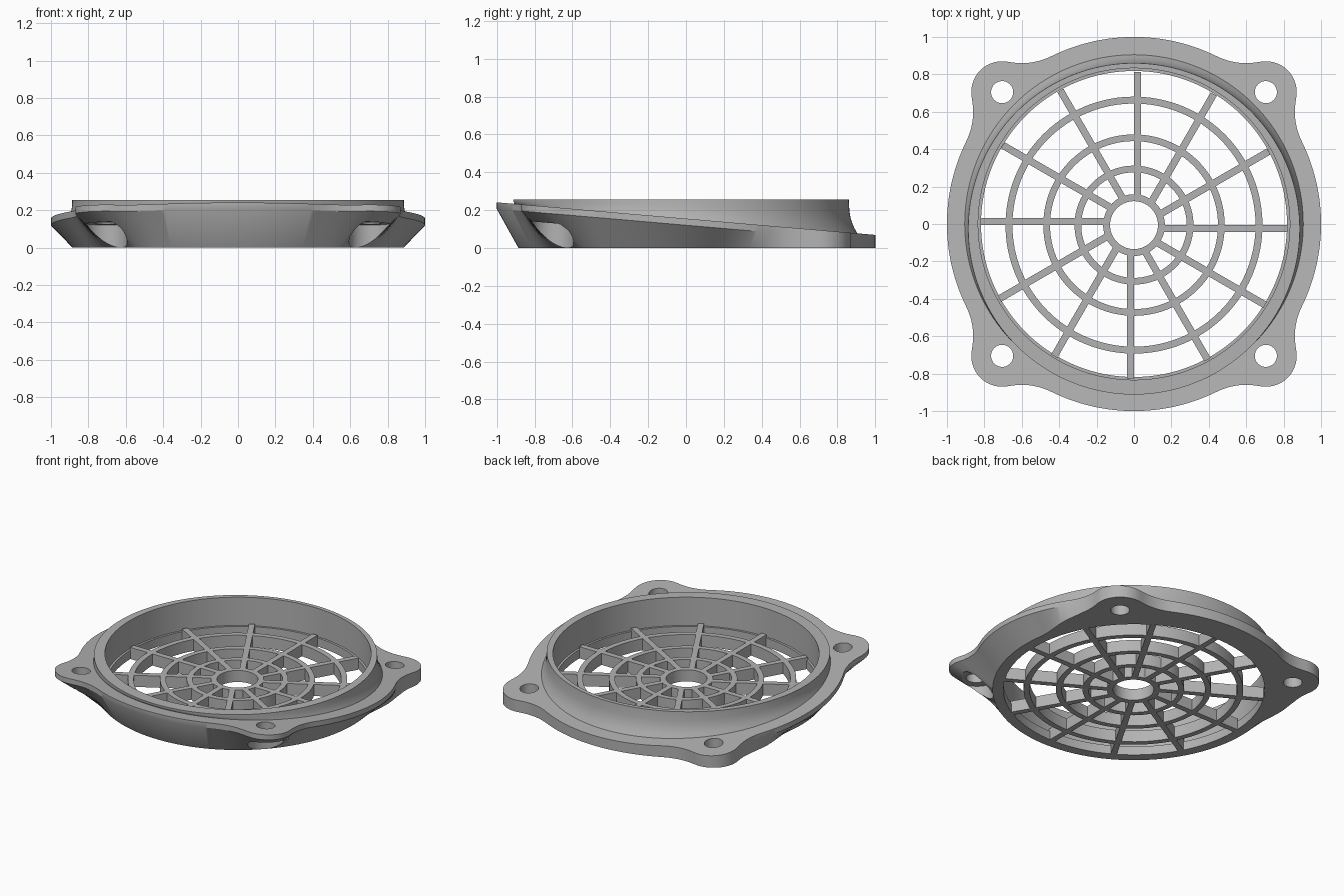
import bpy, bmesh, math
from mathutils import Vector

cube = bpy.data.objects.get("Cube")
if cube:
    bpy.data.objects.remove(cube, do_unlink=True)

grey = bpy.data.materials.new("plain grey")
grey.use_nodes = True
colour = (0.45, 0.45, 0.45, 1)
grey.diffuse_color = colour
grey.node_tree.nodes["Principled BSDF"].inputs["Base Color"].default_value = colour

CENTRE_Y = -0.006
BOTTOM_R, OPENING_R, WALL_R = 0.885, 0.818, 0.833
RIM_Z, LEDGE_Z, GRILLE_Z = 0.255, 0.06, 0.08
LOBE, LOBE_R = 0.705, 0.165
FILLET, FILLET_R = Vector((0.6, 1.21)), 0.35


def plane_z(y):
    """Height of the sloping flange top."""
    return 0.155 - 0.086 * y


def ray_circle(direction, centre, radius, far):
    b = direction.dot(centre)
    root = math.sqrt(max(0, b * b - centre.length_squared + radius ** 2))
    return b + root if far else b - root


def flange_radius(t):
    """Round plate with four lobes joined by concave fillets."""
    a = t % (math.pi / 2)
    a = min(a, math.pi / 2 - a)
    d = Vector((math.sin(a), math.cos(a)))
    if a < math.atan2(FILLET.x, FILLET.y):
        return 1.0
    tangent = FILLET + (Vector((LOBE, LOBE)) - FILLET).normalized() * FILLET_R
    if a < math.atan2(tangent.x, tangent.y):
        return ray_circle(d, FILLET, FILLET_R, False)
    return ray_circle(d, Vector((LOBE, LOBE)), LOBE_R, True)


def add_object(name, bm):
    bmesh.ops.recalc_face_normals(bm, faces=bm.faces)
    mesh = bpy.data.meshes.new(name)
    bm.to_mesh(mesh)
    bm.free()
    mesh.materials.append(grey)
    obj = bpy.data.objects.new(name, mesh)
    bpy.context.collection.objects.link(obj)
    return obj


def smooth(obj):
    bpy.ops.object.select_all(action='DESELECT')
    obj.select_set(True)
    bpy.context.view_layer.objects.active = obj
    bpy.ops.object.shade_smooth_by_angle(angle=math.radians(30))


def sweep(name, section, steps):
    """Closed ring whose (radius, height) section may vary with angle."""
    bm = bmesh.new()
    loops = []
    for i in range(steps):
        t = math.tau * i / steps
        loops.append([bm.verts.new((r * math.cos(t), r * math.sin(t), z))
                      for r, z in section(t)])
    for i, loop in enumerate(loops):
        after = loops[(i + 1) % steps]
        for j in range(len(loop)):
            k = (j + 1) % len(loop)
            bm.faces.new((loop[j], after[j], after[k], loop[k]))
    return add_object(name, bm)


def body_section(t):
    s = math.sin(t)
    outer = flange_radius(t)
    y = outer * s
    # The flared skirt becomes a straight wall towards the back
    blend = min(1, max(0, (y - 0.15) / 0.4))
    blend = blend * blend * (3 - 2 * blend)
    foot = BOTTOM_R + (outer - BOTTOM_R) * blend
    points = [(OPENING_R, 0), (foot, 0),
              (outer, plane_z(y) - 0.035), (outer, plane_z(y))]
    # Collar with a hollow curve up to its level rim
    base_r, top_r = 0.905, 0.886 - 0.026 * s
    base_z = plane_z(base_r * s)
    for u in (0, 0.15, 0.3, 0.45, 0.65, 1):
        points.append((top_r + (base_r - top_r) * (1 - u) ** 2.5,
                       base_z + (RIM_Z - base_z) * u))
    return points + [(WALL_R, RIM_Z), (WALL_R, LEDGE_Z), (OPENING_R, LEDGE_Z)]


def cutter(name, x, y, radius, top):
    """Upright cylinder with its top sloped like the flange."""
    bm = bmesh.new()
    bmesh.ops.create_cone(bm, cap_ends=True, segments=48, radius1=radius,
                          radius2=radius, depth=1)
    for v in bm.verts:
        upper = v.co.z > 0
        v.co.x += x
        v.co.y += y
        v.co.z = plane_z(v.co.y) + top if upper else -0.1
    obj = add_object(name, bm)
    obj.hide_render = True
    return obj


# Flanged housing with screw holes and front screw pockets
housing = sweep("housing", body_section, 360)
cutters = []
for sx in (-1, 1):
    for sy in (-1, 1):
        cutters.append(cutter("hole_cutter", sx * LOBE, sy * LOBE, 0.059, 0.1))
    cutters.append(cutter("pocket_cutter", sx * LOBE, -LOBE, 0.112, -0.085))
for tool in cutters:
    mod = housing.modifiers.new("cut", 'BOOLEAN')
    mod.operation = 'DIFFERENCE'
    mod.solver = 'EXACT'
    mod.object = tool
bpy.context.view_layer.objects.active = housing
housing.select_set(True)
for mod in list(housing.modifiers):
    bpy.ops.object.modifier_apply(modifier=mod.name)
for tool in cutters:
    bpy.data.objects.remove(tool, do_unlink=True)
smooth(housing)

# Concentric grille rings
for name, inner, outer in (("hub_ring", 0.128, 0.165), ("inner_ring", 0.282, 0.318),
                           ("middle_ring", 0.449, 0.485), ("outer_ring", 0.65, 0.687)):
    ring = sweep(name, lambda t: [(inner, 0), (outer, 0), (outer, GRILLE_Z),
                                  (inner, GRILLE_Z)], 96)
    ring.location.y = CENTRE_Y
    smooth(ring)

# Twelve spokes, each set to one side of its radius
for i in range(12):
    bm = bmesh.new()
    bmesh.ops.create_cube(bm, size=1)
    for v in bm.verts:
        v.co = (0.487 + v.co.x * 0.666, -0.019 + v.co.y * 0.038,
                (v.co.z + 0.5) * GRILLE_Z)
    spoke = add_object("spoke", bm)
    spoke.rotation_euler.z = math.tau * i / 12
    spoke.location.y = CENTRE_Y
